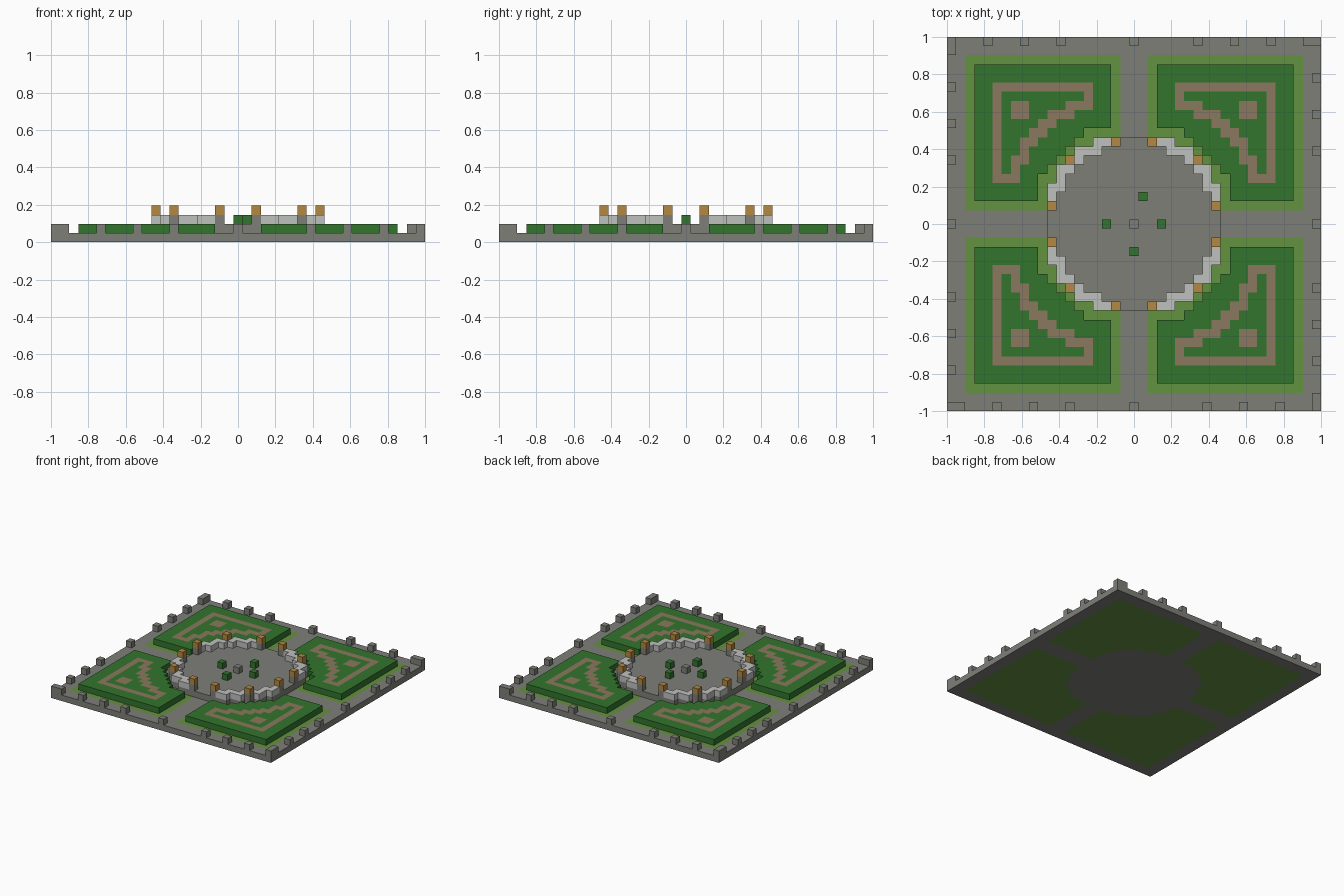
import bpy
import bmesh

cube = bpy.data.objects.get("Cube")
if cube:
    bpy.data.objects.remove(cube, do_unlink=True)

HALF = 20                 # cells from the centre to the edge
S = 2 / (2 * HALF + 1)    # size of one cell


def material(name, r, g, b):
    m = bpy.data.materials.new(name)
    m.use_nodes = True
    lin = [((c / 255 + 0.055) / 1.055) ** 2.4 for c in (r, g, b)] + [1]
    m.diffuse_color = lin
    m.node_tree.nodes["Principled BSDF"].inputs["Base Color"].default_value = lin
    return m


stone = material("grey stone", 126, 126, 121)
pale = material("pale stone", 191, 193, 191)
grass = material("light grass", 100, 146, 64)
leaf = material("hedge green", 50, 117, 45)
earth = material("brown earth", 139, 120, 94)
lamp = material("amber lamp", 178, 136, 66)


def slab(name, cells, level, mats, rule=None):
    """One-cell-high stepped solid; rule(cell) picks the colour of top and bottom faces."""
    cells = set(cells)
    bm = bmesh.new()
    verts = {}

    def vert(x, y, z):
        key = (x, y, z)
        if key not in verts:
            verts[key] = bm.verts.new(((x - 0.5) * S, (y - 0.5) * S, z * S))
        return verts[key]

    for x, y in sorted(cells):
        ring = [(x, y), (x + 1, y), (x + 1, y + 1), (x, y + 1)]
        index = rule((x, y)) if rule else 0
        top = bm.faces.new([vert(a, b, level + 1) for a, b in ring])
        bottom = bm.faces.new([vert(a, b, level) for a, b in reversed(ring)])
        top.material_index = bottom.material_index = index
        # Walls only where the neighbouring cell is empty
        for i, step in enumerate([(0, -1), (1, 0), (0, 1), (-1, 0)]):
            if (x + step[0], y + step[1]) not in cells:
                p, q = ring[i], ring[(i + 1) % 4]
                bm.faces.new([vert(*p, level), vert(*q, level),
                              vert(*q, level + 1), vert(*p, level + 1)])
    mesh = bpy.data.meshes.new(name)
    bm.to_mesh(mesh)
    bm.free()
    for m in mats:
        mesh.materials.append(m)
    obj = bpy.data.objects.new(name, mesh)
    bpy.context.collection.objects.link(obj)
    return obj


def rim(cells):
    """Cells that touch an empty cell, diagonals included."""
    around = [(i, j) for i in (-1, 0, 1) for j in (-1, 0, 1)]
    return {(x, y) for x, y in cells
            if any((x + i, y + j) not in cells for i, j in around)}


def mirror4(cells):
    return {(x * sx, y * sy) for x, y in cells for sx in (1, -1) for sy in (1, -1)}


def turn4(cells):
    out = set()
    for x, y in cells:
        for _ in range(4):
            out.add((x, y))
            x, y = y, -x
    return out


def quadrant(low, high, radius_sq):
    span = range(low, high + 1)
    return {(x, y) for x in span for y in span if x * x + y * y > radius_sq}


# Ground layout
everything = {(x, y) for x in range(-HALF, HALF + 1) for y in range(-HALF, HALF + 1)}
disc = {(x, y) for x, y in everything
        if max(abs(x), abs(y)) <= 9 and x * x + y * y <= 100}
lawn = mirror4(quadrant(2, 18, 100)) - disc
slab("ground", everything, 0, [stone, grass], lambda c: 1 if c in lawn else 0)

# Raised round plaza
slab("plaza", disc, 1, [stone])

# Hedges with earth tracks and a small earth patch set into the top
track = rim(quadrant(5, 15, 190)) | {(x, y) for x in (12, 13) for y in (12, 13)}
track = mirror4(track)
for name, sx, sy in [("hedge_front_left", 1, -1), ("hedge_front_right", -1, -1),
                     ("hedge_back_left", 1, 1), ("hedge_back_right", -1, 1)]:
    bed = {(x * sx, y * sy) for x, y in quadrant(3, 17, 126)}
    slab(name, bed, 1, [leaf, earth], lambda c: 1 if c in track else 0)

# Low wall around the plaza, open at the four paths
posts = mirror4([(2, 9), (9, 2), (7, 7)])
wall = {c for c in rim(disc) if min(abs(c[0]), abs(c[1])) > 1} - posts
slab("plaza_wall", wall, 2, [pale])
slab("lamp_posts", posts, 2, [stone])
slab("lamps", posts, 3, [lamp])

# Centre block and shrubs
slab("centre_block", [(0, 0)], 2, [stone])
slab("shrubs", [(3, 0), (-3, 0), (1, 3), (0, -3)], 2, [leaf])

# Battlement blocks along the outer edge, repeated around the four sides
edge = [(x, HALF) for x in (-16, -12, -8, 0, 7, 11, 15, 19, 20)]
slab("edge_blocks", turn4(edge), 1, [stone])
